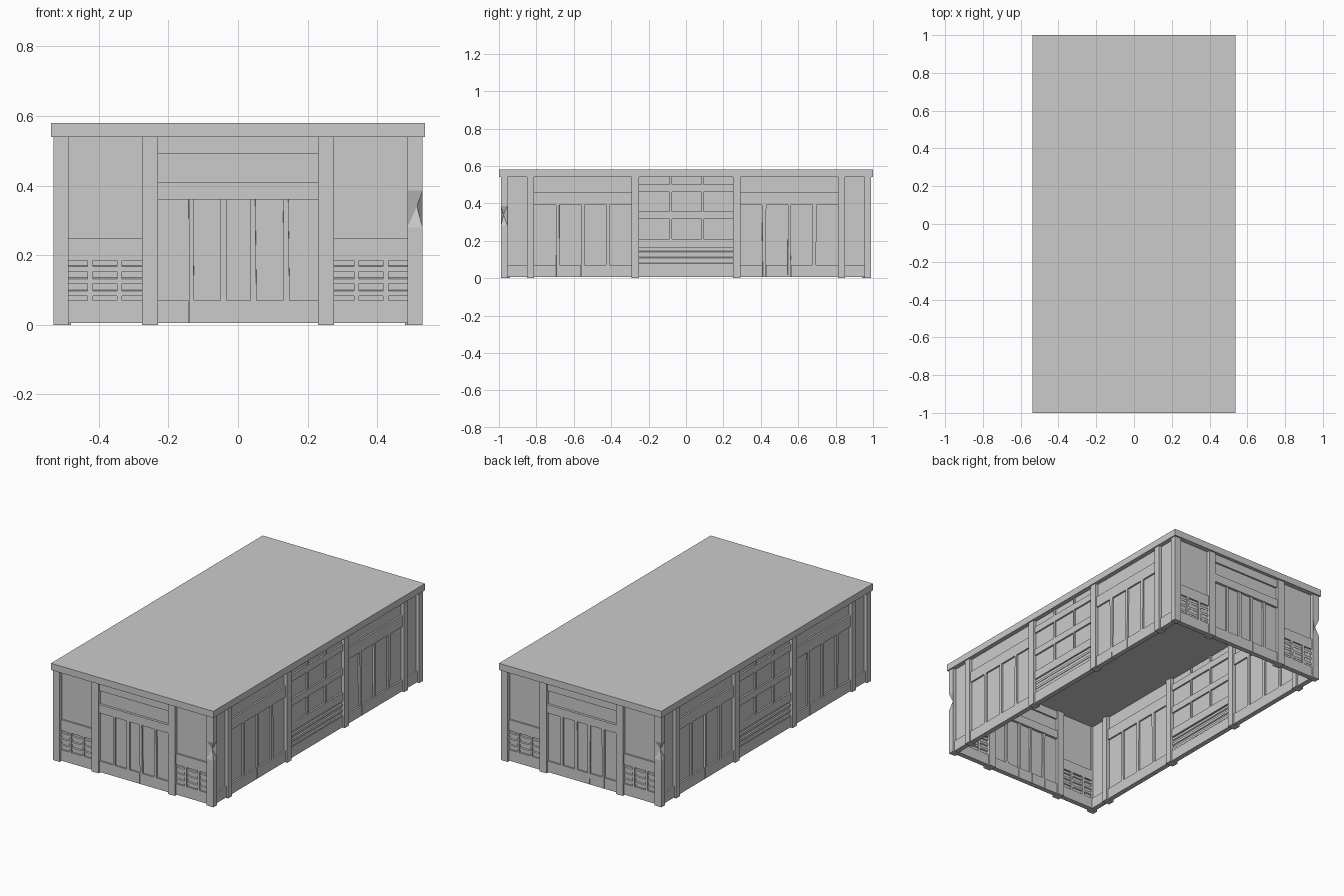
import bpy, bmesh, random
from mathutils import Vector, Matrix

random.seed(4)
if "Cube" in bpy.data.objects:
    bpy.data.objects.remove(bpy.data.objects["Cube"], do_unlink=True)

grey = bpy.data.materials.new("plain_grey")
grey.use_nodes = True
COLOUR = (0.6, 0.6, 0.6, 1)
grey.diffuse_color = COLOUR
grey.node_tree.nodes["Principled BSDF"].inputs["Base Color"].default_value = COLOUR

END, SIDE, TOP = 0.99, 0.53, 0.54      # outer wall distances, underside of roof
POST, RAIL, SHEET = (-0.05, 0), (-0.04, -0.01), (-0.03, -0.02)


class Part:
    """One mesh made of boxes given along the wall (u), up (z) and outward (d)."""

    def __init__(self, name, wall, sign):
        self.name, self.wall, self.sign = name, wall, sign
        self.bm = bmesh.new()

    def place(self, u, d, z):
        if self.wall == "end":
            return Vector((u * self.sign, -(END + d) * self.sign, z))
        return Vector(((SIDE + d) * self.sign, u * self.sign, z))

    def box(self, u0, u1, z0, z1, depth, wobble=0, tilt=0):
        made = bmesh.ops.create_cube(self.bm, size=1)["verts"]
        for v in made:
            u = u1 if v.co.x > 0 else u0
            d = depth[1] if v.co.y > 0 else depth[0]
            z = z1 if v.co.z > 0 else z0
            u += random.uniform(-wobble, wobble)
            z -= tilt if v.co.y > 0 else 0
            v.co = self.place(u, d, z)

    def grid(self, u0, u1, z0, z1, columns, rows, depth, wobble=0):
        """A frame that fills the area except for the openings."""
        edges = [u0] + [e for c in columns for e in c] + [u1]
        for a, b in zip(edges[::2], edges[1::2]):
            if b - a > 0.001:
                self.box(a, b, z0, z1, depth, wobble if u0 < a and b < u1 else 0)
        levels = [z0] + [e for r in rows for e in r] + [z1]
        for a, b in columns:
            for low, high in zip(levels[::2], levels[1::2]):
                if high - low > 0.001:
                    self.box(a, b, low, high, depth)

    def louvres(self, u0, u1, heights):
        for z in heights:
            self.box(u0, u1, z, z + 0.014, (-0.036, -0.014), tilt=0.012)

    def finish(self):
        bmesh.ops.recalc_face_normals(self.bm, faces=self.bm.faces)
        mesh = bpy.data.meshes.new(self.name)
        self.bm.to_mesh(mesh)
        self.bm.free()
        mesh.materials.append(grey)
        obj = bpy.data.objects.new(self.name, mesh)
        bpy.context.collection.objects.link(obj)
        return obj


def end_wall(name, sign):
    sheet = Part(name + "_wall_sheet", "end", sign)
    sheet.box(-0.49, 0.49, 0.005, TOP, SHEET)
    sheet.finish()

    # Two inner posts
    posts = Part(name + "_posts", "end", sign)
    for s in (-1, 1):
        a, b = sorted((s * 0.23, s * 0.275))
        posts.box(a, b, 0, TOP, POST)
    posts.finish()

    # Middle bay: upright boards under a lintel
    middle = Part(name + "_boarded_bay", "end", sign)
    boards = [(-0.23, -0.142), (-0.126, -0.05), (-0.035, 0.036),
              (0.052, 0.13), (0.146, 0.23)]
    middle.grid(-0.23, 0.23, 0.005, 0.36, boards, [(0.07, 0.36)], RAIL, 0.003)
    middle.box(-0.23, 0.23, 0.36, 0.41, (-0.045, -0.005))
    middle.box(-0.23, 0.23, 0.49, TOP, RAIL)
    middle.finish()

    # Outer bays: tall recess over three louvred vents
    vents = Part(name + "_vent_bays", "end", sign)
    for s in (-1, 1):
        cols = [(0.275, 0.333), (0.347, 0.417), (0.432, 0.487)]
        if s < 0:
            cols = [(-b, -a) for a, b in reversed(cols)]
        u0, u1 = cols[0][0], cols[-1][1]
        vents.grid(u0, u1, 0.005, 0.25, cols, [(0.07, 0.185)], RAIL)
        for a, b in cols:
            vents.louvres(a, b, (0.095, 0.13, 0.165))
    vents.finish()


def side_wall(name, sign):
    sheet = Part(name + "_wall_sheet", "side", sign)
    sheet.box(-0.96, 0.96, 0.005, TOP, SHEET)
    sheet.finish()

    posts = Part(name + "_posts", "side", sign)
    bays = Part(name + "_boarded_bays", "side", sign)
    for s in (-1, 1):
        for a, b in ((0.25, 0.292), (0.812, 0.85)):
            posts.box(*sorted((s * a, s * b)), 0, TOP, POST)
        # Narrow end panel
        u0, u1 = sorted((s * 0.85, s * 0.955))
        bays.box(u0, u1, 0.005, 0.07, RAIL)
        # Wide bay: four boards below a long recess
        u0, u1 = sorted((s * 0.292, s * 0.812))
        step = (u1 - u0 + 0.018) / 4
        boards = [(u0 + i * step, u0 + (i + 1) * step - 0.018) for i in range(4)]
        bays.grid(u0, u1, 0.005, 0.39, boards, [(0.07, 0.39)], RAIL, 0.003)
        bays.box(u0, u1, 0.39, 0.457, RAIL)
    posts.finish()
    bays.finish()

    # Middle bay: three rows of panes over louvres
    panes = Part(name + "_paned_bay", "side", sign)
    cols = [(-0.25, -0.087), (-0.075, 0.083), (0.093, 0.25)]
    panes.grid(-0.25, 0.25, 0.16, TOP, cols,
               [(0.21, 0.315), (0.355, 0.46), (0.5, TOP)], RAIL)
    panes.box(-0.25, 0.25, 0.005, 0.07, RAIL)
    panes.louvres(-0.25, 0.25, (0.075, 0.107, 0.139))
    panes.finish()


def corner_post(name, sx, sy, chipped):
    bm = bmesh.new()
    bmesh.ops.create_cube(bm, size=1, matrix=Matrix.Translation(
        (sx * 0.508, sy * 0.9725, TOP / 2)) @ Matrix.Diagonal((0.044, 0.035, TOP, 1)))
    if chipped:
        # Knock the outer edge inward at one height
        for z in (0.28, 0.34, 0.385):
            bmesh.ops.bisect_plane(bm, geom=bm.verts[:] + bm.edges[:] + bm.faces[:],
                                   plane_co=(0, 0, z), plane_no=(0, 0, 1))
        for v in bm.verts:
            if abs(v.co.z - 0.34) < 0.001 and abs(v.co.x) > 0.52 and abs(v.co.y) > 0.98:
                v.co -= Vector((sx * 0.016, sy * 0.014, 0))
        bmesh.ops.triangulate(bm, faces=[f for f in bm.faces if 0.28 < f.calc_center_median().z < 0.385])
    bmesh.ops.recalc_face_normals(bm, faces=bm.faces)
    mesh = bpy.data.meshes.new(name)
    bm.to_mesh(mesh)
    bm.free()
    mesh.materials.append(grey)
    bpy.context.collection.objects.link(bpy.data.objects.new(name, mesh))


# Walls come in pairs, turned half a circle
for end, side, sign in (("front", "left", 1), ("back", "right", -1)):
    end_wall(end, sign)
    side_wall(side, sign)
for end, sy in (("front", -1), ("back", 1)):
    for side, sx in (("left", 1), ("right", -1)):
        corner_post(f"{end}_{side}_corner_post", sx, sy, sx != sy)

# Flat roof slab
roof = Part("roof", "end", 1)
roof.box(-0.537, 0.537, TOP, 0.58, (-1.99, 0.01))
roof.finish()
